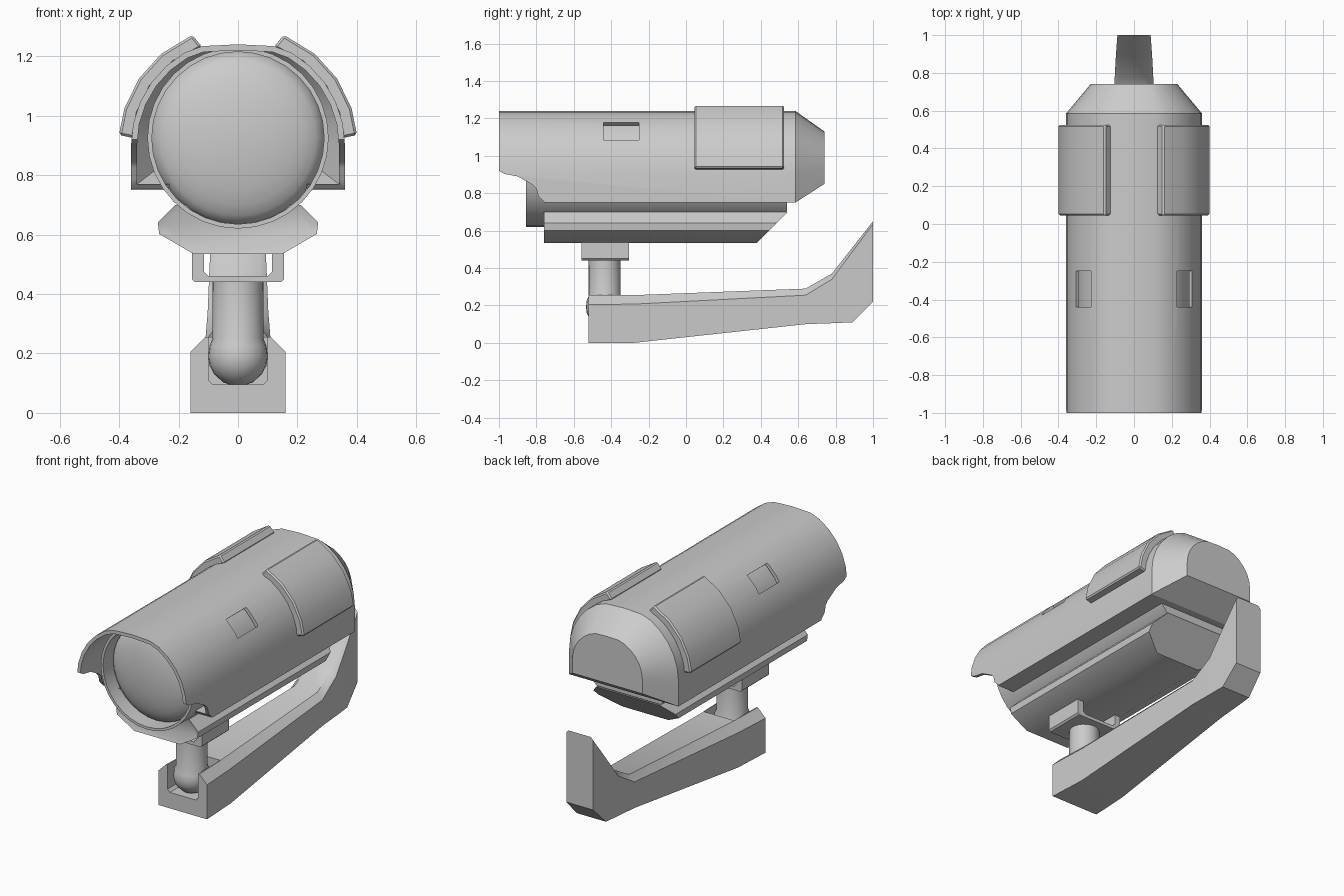
import bpy, bmesh, math
from mathutils import Vector

if "Cube" in bpy.data.objects:
    bpy.data.objects.remove(bpy.data.objects["Cube"])


def make(name, bm):
    bmesh.ops.recalc_face_normals(bm, faces=bm.faces[:])
    me = bpy.data.meshes.new(name)
    bm.to_mesh(me)
    bm.free()
    ob = bpy.data.objects.new(name, me)
    bpy.context.collection.objects.link(ob)
    return ob


def loft_bm(rings, start=True, end=True):
    bm = bmesh.new()
    vs = [[bm.verts.new(p) for p in r] for r in rings]
    n = len(rings[0])
    for a, b in zip(vs, vs[1:]):
        for i in range(n):
            j = (i + 1) % n
            bm.faces.new((a[i], a[j], b[j], b[i]))
    if start:
        bm.faces.new(vs[0])
    if end:
        bm.faces.new(vs[-1])
    return bm


def loft(name, rings, start=True, end=True):
    return make(name, loft_bm(rings, start, end))


def box(name, x0, x1, y0, y1, z0, z1):
    return loft(name, [[(x0, y, z0), (x1, y, z0), (x1, y, z1), (x0, y, z1)] for y in (y0, y1)])


def circle(r, n, f):
    return [f(r * math.cos(2 * math.pi * i / n), r * math.sin(2 * math.pi * i / n)) for i in range(n)]


def bevel(ob, width, segments=1):
    m = ob.modifiers.new("bevel", 'BEVEL')
    m.width, m.segments = width, segments
    m.limit_method, m.angle_limit = 'ANGLE', math.radians(35)


def cut(ob, cutter):
    m = ob.modifiers.new("cut", 'BOOLEAN')
    m.operation, m.solver, m.object = 'DIFFERENCE', 'EXACT', cutter
    cutter.hide_render = True
    return cutter


def finish(ob, cutters=(), angle=32):
    bpy.context.view_layer.update()
    dg = bpy.context.evaluated_depsgraph_get()
    me = bpy.data.meshes.new_from_object(ob.evaluated_get(dg))
    ob.modifiers.clear()
    ob.data = me
    for c in cutters:
        bpy.data.objects.remove(c)
    bpy.ops.object.select_all(action='DESELECT')
    ob.select_set(True)
    bpy.context.view_layer.objects.active = ob
    bpy.ops.object.shade_smooth_by_angle(angle=math.radians(angle))


# Hood: arched shell with flat floor and a tapered tail
half = [(0.36, 0.75), (0.36, 0.90)]
half += [(0.36 * math.cos(math.radians(a)), 0.9 + 0.36 * math.sin(math.radians(a))) for a in (12, 24, 36, 48, 60, 70)]
half[-1] = (0.12, 1.234)
section = half + [(0, 1.24)] + [(-x, z) for x, z in reversed(half)]
tail = [(x * 0.64, 0.85 + (z - 0.75) * 0.571) for x, z in section]
hood = loft("hood", [[(x, -1, z) for x, z in section],
                     [(x, 0.585, z) for x, z in section],
                     [(x, 0.74, z) for x, z in tail]], start=False)
m = hood.modifiers.new("shell", 'SOLIDIFY')
m.thickness, m.offset, m.use_even_offset = 0.02, -1, True
front = [(-1.1, 0.5), (-1.1, 0.92), (-1, 0.92), (-0.97, 0.903), (-0.90, 0.89), (-0.82, 0.845),
         (-0.80, 0.825), (-0.79, 0.785), (-0.76, 0.755), (-0.75, 0.5)]
cutters = [cut(hood, loft("hood_cutter", [[(x, y, z) for y, z in front] for x in (-0.5, 0.5)]))]
for s in (-1, 1):
    # Side slots through the hood
    c = box("slot_cutter", -0.06, 0.06, -0.44, -0.25, -0.06, 0.05)
    c.location = (s * 0.27, 0, 1.134)
    c.rotation_euler = (0, s * math.radians(49), 0)
    cutters.append(cut(hood, c))
finish(hood, cutters)

# Curved side pads on the hood
for s, side in ((-1, "left"), (1, "right")):
    arc = [(0.402, a) for a in (5, 18, 34, 50, 67.5)] + [(0.352, a) for a in (70, 52, 34, 18, 4)]
    pad = loft(side + "_pad", [[(s * r * math.cos(math.radians(a)), y, 0.9 + r * math.sin(math.radians(a)))
                                for r, a in arc] for y in (0.045, 0.525)])
    bevel(pad, 0.008)
    finish(pad)

# Camera barrel with recessed domed lens, rear cut on a slope
prof = [(0.305, 0.54), (0.305, -0.855), (0.29, -0.855), (0.29, -0.75)]
prof += [(0.29 * math.cos(t), -0.75 - 0.09 * math.sin(t)) for t in (math.pi / 2 * i / 7 for i in range(1, 7))]
prof += [(0.01, -0.84)]
bm = loft_bm([circle(r, 32, lambda a, b, y=y: (a, y, 0.925 + b)) for r, y in prof])
bmesh.ops.bisect_plane(bm, geom=bm.verts[:] + bm.edges[:] + bm.faces[:], plane_co=(0, 0.37, 0.535),
                       plane_no=Vector((0, 1, -1)).normalized(), clear_outer=True)
bmesh.ops.holes_fill(bm, edges=[e for e in bm.edges if e.is_boundary], sides=0)
finish(make("barrel", bm))

# Tray under the barrel with recessed front
tray_half = [(0.15, 0.535), (0.265, 0.602), (0.27, 0.64), (0.21, 0.70)]
ring = tray_half + [(-x, z) for x, z in reversed(tray_half)]
bm = loft_bm([[(x, -0.76, z) for x, z in ring], [(x, 0.38 + z - 0.535, z) for x, z in ring]])
bm.normal_update()
bmesh.ops.recalc_face_normals(bm, faces=bm.faces[:])
face = min(bm.faces, key=lambda f: f.calc_center_median().y)
bmesh.ops.inset_region(bm, faces=[face], thickness=0.022, depth=-0.008)
finish(make("tray", bm))

# U-shaped channel bracket
u = [(0.155, 0.54), (0.155, 0.45), (0.145, 0.44), (-0.145, 0.44), (-0.155, 0.45), (-0.155, 0.54),
     (-0.115, 0.54), (-0.115, 0.475), (-0.1, 0.46), (0.1, 0.46), (0.115, 0.475), (0.115, 0.54)]
finish(loft("channel_bracket", [[(x, y, z) for x, z in u] for y in (-0.56, -0.305)]))

# Post and ball joint
stem = [(0.02, 0.092), (0.05, 0.103), (0.08, 0.13), (0.096, 0.16), (0.1, 0.19), (0.096, 0.225),
        (0.086, 0.25), (0.085, 0.45)]
finish(loft("post_and_ball", [circle(r, 24, lambda a, b, z=z: (a, -0.435 + b, z)) for r, z in stem]))

# Wall arm: tapering chamfered beam with a socket for the ball
stations = [(-0.52, 0, 0.255, 0.16, 0.05), (-0.28, 0, 0.255, 0.148, 0.048), (0.64, 0.1, 0.29, 0.109, 0.035),
            (0.78, 0.105, 0.37, 0.102, 0.03), (0.89, 0.11, 0.51, 0.096, 0.022), (1, 0.22, 0.65, 0.088, 0.015)]
arm = loft("wall_arm", [[(w, y, b), (w, y, t - c), (w - c, y, t), (c - w, y, t), (-w, y, t - c), (-w, y, b)]
                        for y, b, t, w, c in stations])
notch = [(0.085, 0.095), (0.1, 0.11), (0.1, 0.4), (-0.1, 0.4), (-0.1, 0.11), (-0.085, 0.095)]
socket = cut(arm, loft("socket_cutter", [[(x, y, z) for x, z in notch] for y in (-0.6, -0.31)]))
finish(arm, [socket])
